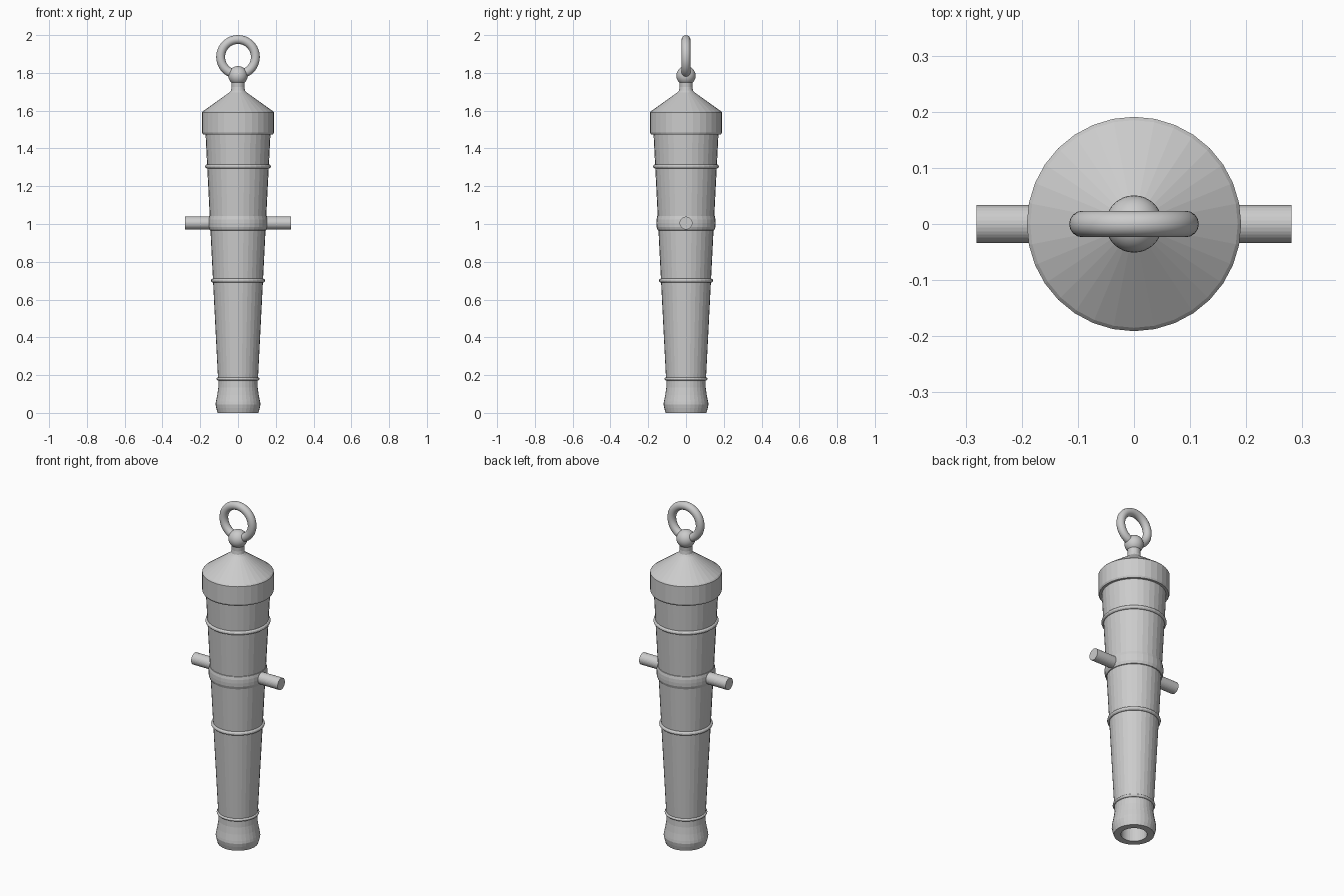
import bpy
import bmesh
import math
from mathutils import Matrix

cube = bpy.data.objects.get("Cube")
if cube:
    bpy.data.objects.remove(cube, do_unlink=True)

SIDES = 32

iron = bpy.data.materials.new("grey_iron")
iron.use_nodes = True
colour = (0.6, 0.6, 0.6, 1)
iron.diffuse_color = colour
iron.node_tree.nodes["Principled BSDF"].inputs["Base Color"].default_value = colour


def finish(name, bm):
    bmesh.ops.recalc_face_normals(bm, faces=bm.faces)
    mesh = bpy.data.meshes.new(name)
    bm.to_mesh(mesh)
    bm.free()
    mesh.materials.append(iron)
    obj = bpy.data.objects.new(name, mesh)
    bpy.context.collection.objects.link(obj)
    return obj


def lathe(name, profile, closed=False):
    """Revolve (radius, height) points about z; open ends are capped."""
    bm = bmesh.new()
    rings = []
    for r, z in profile:
        rings.append([bm.verts.new((r * math.cos(a), r * math.sin(a), z))
                      for a in (math.tau * i / SIDES for i in range(SIDES))])
    pairs = list(zip(rings, rings[1:]))
    if closed:
        pairs.append((rings[-1], rings[0]))
    else:
        bm.faces.new(rings[0])
        bm.faces.new(rings[-1])
    for low, high in pairs:
        for i in range(SIDES):
            j = (i + 1) % SIDES
            bm.faces.new((low[i], low[j], high[j], high[i]))
    return finish(name, bm)


def barrel_radius(z):
    return 0.106 + (z - 0.185) * 0.051


def moulding(name, z, half):
    """Half-round band hugging the tapered barrel."""
    r = barrel_radius(z)
    arc = [math.pi * (k / 6 - 0.5) for k in range(7)]
    lathe(name, [(r + half * math.cos(a), z + half * math.sin(a)) for a in arc])


# Tapered barrel with flared muzzle and hollow bore
lathe("barrel", [
    (0.070, 0.0), (0.108, 0.0), (0.115, 0.025), (0.119, 0.045),
    (0.117, 0.060), (0.110, 0.095), (0.104, 0.135), (0.103, 0.165),
    (0.106, 0.185), (barrel_radius(1.48), 1.48),
    (0.01, 1.48), (0.01, 1.25), (0.070, 1.20)], closed=True)

# Breech: base ring, cone and curved neck
lathe("breech", [
    (0.165, 1.475), (0.186, 1.475), (0.191, 1.485), (0.191, 1.590),
    (0.185, 1.597), (0.045, 1.697), (0.037, 1.706), (0.034, 1.725),
    (0.036, 1.760)])

# Raised bands
moulding("breech_band", 1.305, 0.011)
moulding("chase_band", 0.70, 0.011)
moulding("muzzle_band", 0.18, 0.008)
lathe("trunnion_band", [
    (0.143, 0.965), (0.150, 0.968), (0.156, 0.985), (0.157, 1.005),
    (0.156, 1.025), (0.152, 1.042), (0.147, 1.045)])

# Trunnion bar through the barrel sides, kept clear of the bore
for side, label in ((1, "left"), (-1, "right")):
    bm = bmesh.new()
    bmesh.ops.create_cone(
        bm, cap_ends=True, segments=SIDES, radius1=0.034, radius2=0.034, depth=0.181,
        matrix=Matrix.Translation((side * 0.1905, 0, 1.005))
        @ Matrix.Rotation(math.pi / 2, 4, "Y"))
    finish(label + "_trunnion", bm)

# Knob on the neck
bm = bmesh.new()
bmesh.ops.create_uvsphere(bm, u_segments=SIDES, v_segments=16, radius=0.051,
                          matrix=Matrix.Translation((0, 0, 1.785)))
knob = finish("knob", bm)

# Upright lifting ring threaded through the knob
bpy.ops.mesh.primitive_torus_add(
    major_segments=48, minor_segments=16, major_radius=0.092, minor_radius=0.0235,
    location=(0, 0, 1.8845), rotation=(math.pi / 2, 0, 0))
ring = bpy.context.object
ring.name = "lifting_ring"
ring.data.materials.append(iron)

for obj in (knob, ring):
    for poly in obj.data.polygons:
        poly.use_smooth = True
